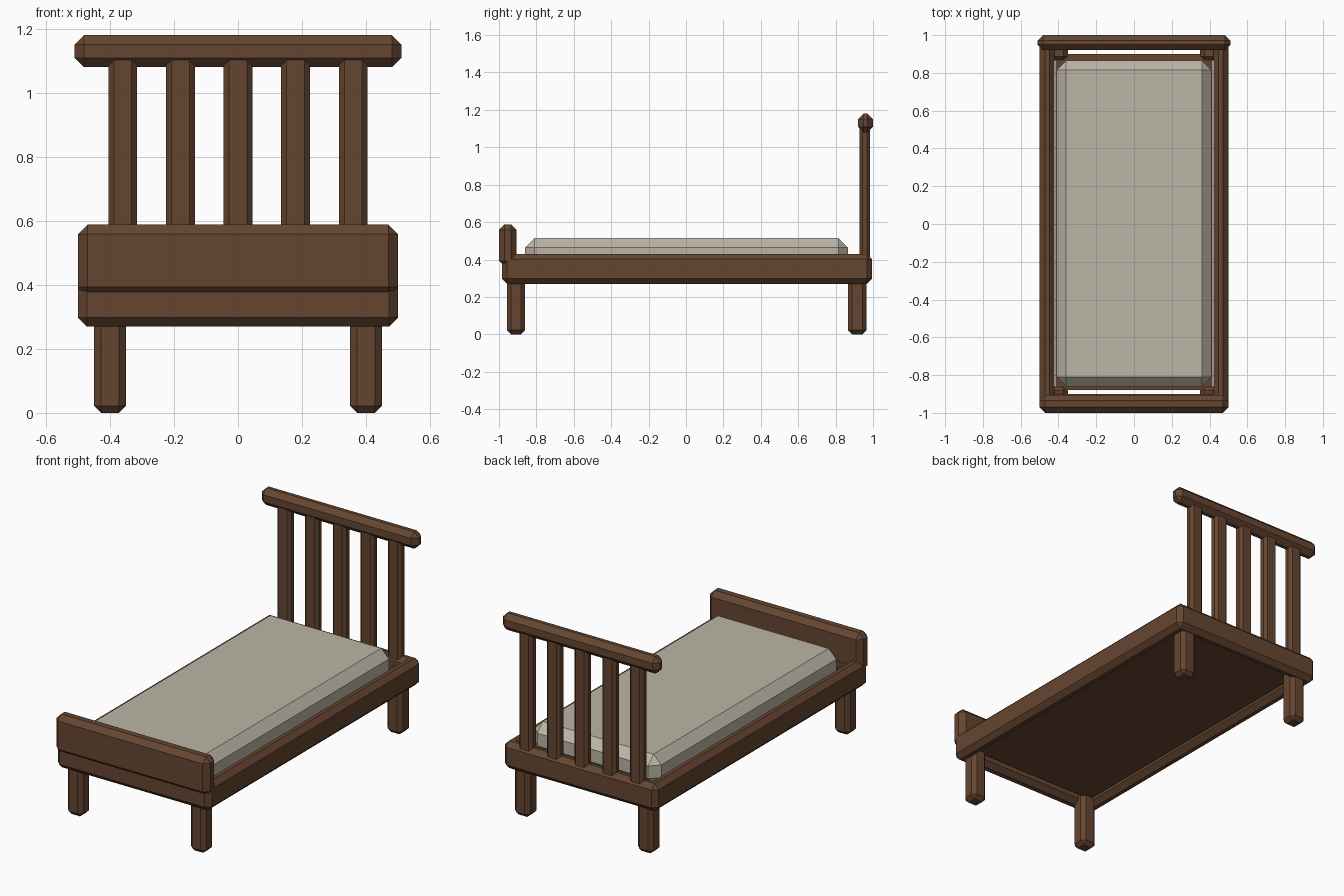
import bpy
import bmesh

if "Cube" in bpy.data.objects:
    bpy.data.objects.remove(bpy.data.objects["Cube"])


def material(name, color):
    m = bpy.data.materials.new(name)
    m.diffuse_color = (*color, 1)
    m.use_nodes = True
    m.node_tree.nodes["Principled BSDF"].inputs["Base Color"].default_value = m.diffuse_color
    return m


wood = material("dark wood", (0.130, 0.061, 0.030))
linen = material("grey linen", (0.500, 0.465, 0.385))


def block(name, x, y, z, bevel, mat=wood):
    """Chamfered box spanning the given (min, max) ranges."""
    bm = bmesh.new()
    bmesh.ops.create_cube(bm, size=1)
    for v in bm.verts:
        for i, (lo, hi) in enumerate((x, y, z)):
            v.co[i] = hi if v.co[i] > 0 else lo
    if bevel:
        bmesh.ops.bevel(bm, geom=bm.edges[:], offset=bevel, segments=1,
                        profile=0.5, affect='EDGES')
    me = bpy.data.meshes.new(name)
    bm.to_mesh(me)
    bm.free()
    me.materials.append(mat)
    ob = bpy.data.objects.new(name, me)
    bpy.context.collection.objects.link(ob)
    return ob


# Side rails and legs, mirrored left and right
for s, side in ((-1, "left"), (1, "right")):
    block(f"{side}_rail", sorted((s * 0.42, s * 0.50)), (-0.985, 0.995), (0.27, 0.43), 0.028)
    for name, y in (("front", (-0.957, -0.86)), ("back", (0.865, 0.965))):
        block(f"{name}_{side}_leg", sorted((s * 0.35, s * 0.45)), y, (0.0, 0.38), 0.022)

# End rails
block("front_rail", (-0.50, 0.50), (-0.985, -0.90), (0.27, 0.43), 0.028)
block("back_rail", (-0.50, 0.50), (0.92, 0.995), (0.27, 0.43), 0.028)

# Base board under the mattress
block("base_board", (-0.415, 0.415), (-0.88, 0.90), (0.31, 0.36), 0)

# Mattress
block("mattress", (-0.41, 0.41), (-0.86, 0.865), (0.34, 0.515), 0.05, linen)

# Footboard
block("footboard", (-0.50, 0.50), (-1.0, -0.905), (0.363, 0.588), 0.03)

# Headboard slats and top rail
for i in range(5):
    cx = (i - 2) * 0.18
    block(f"headboard_slat_{i + 1}", (cx - 0.045, cx + 0.045), (0.927, 0.985), (0.35, 1.12), 0.017)
block("headboard_top_rail", (-0.51, 0.51), (0.92, 1.0), (1.08, 1.18), 0.029)
